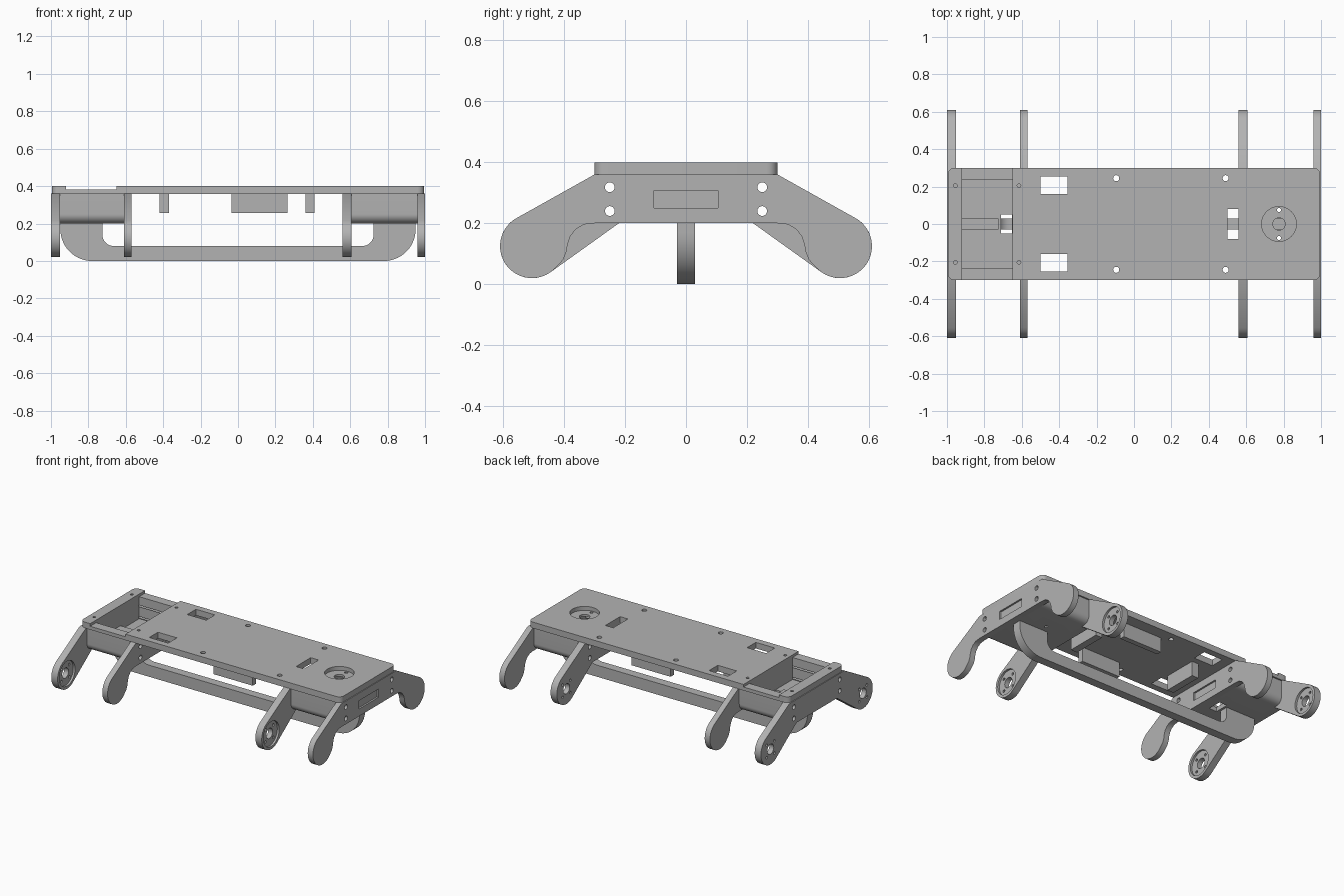
import bpy
import bmesh
from math import cos, sin, radians
from mathutils import Vector

old = bpy.data.objects.get("Cube")
if old:
    bpy.data.objects.remove(old, do_unlink=True)

grey = bpy.data.materials.new("plain grey")
grey.use_nodes = True
grey.diffuse_color = (0.45, 0.45, 0.45, 1)
grey.node_tree.nodes["Principled BSDF"].inputs["Base Color"].default_value = grey.diffuse_color


def arc(cx, cy, r, start, end, steps=10):
    angles = [radians(start + (end - start) * i / steps) for i in range(steps + 1)]
    return [(cx + r * cos(a), cy + r * sin(a)) for a in angles]


def place(axis, u, v, w):
    """Profile point (u, v) at depth w along the axis."""
    return {"x": Vector((w, u, v)), "y": Vector((u, w, v)), "z": Vector((u, v, w))}[axis]


def add_prism(bm, axis, points, low, high):
    bottom = [bm.verts.new(place(axis, u, v, low)) for u, v in points]
    top = [bm.verts.new(place(axis, u, v, high)) for u, v in points]
    faces = [bm.faces.new(bottom), bm.faces.new(top)]
    for i in range(len(points)):
        j = (i + 1) % len(points)
        faces.append(bm.faces.new((bottom[i], bottom[j], top[j], top[i])))
    bmesh.ops.recalc_face_normals(bm, faces=faces)


def make(name, *prisms):
    bm = bmesh.new()
    for prism in prisms:
        add_prism(bm, *prism)
    mesh = bpy.data.meshes.new(name)
    bm.to_mesh(mesh)
    bm.free()
    mesh.materials.append(grey)
    obj = bpy.data.objects.new(name, mesh)
    bpy.context.collection.objects.link(obj)
    return obj


def select(obj):
    bpy.ops.object.select_all(action='DESELECT')
    obj.select_set(True)
    bpy.context.view_layer.objects.active = obj


def cut(obj, *prisms):
    cutter = make("cutter", *prisms)
    cutter.hide_render = True
    mod = obj.modifiers.new("cut", 'BOOLEAN')
    mod.operation = 'DIFFERENCE'
    mod.solver = 'EXACT'
    mod.object = cutter
    select(obj)
    bpy.ops.object.modifier_apply(modifier=mod.name)
    bpy.data.objects.remove(cutter, do_unlink=True)


def smooth(obj):
    select(obj)
    bpy.ops.object.shade_smooth_by_angle(angle=radians(30))


def box(x0, x1, y0, y1, z0, z1):
    return ("z", [(x0, y0), (x1, y0), (x1, y1), (x0, y1)], z0, z1)


def hole(axis, u, v, r, low, high, sides=24):
    return (axis, arc(u, v, r, 0, 360, sides)[:-1], low, high)


FOOT_Y, FOOT_Z, FOOT_R = 0.505, 0.125, 0.105
SIDES = (-1, 1)
bolts = [hole("x", s * 0.25, z, 0.016, -1.1, 1.1) for s in SIDES for z in (0.24, 0.318)]


def leg_outline(necked):
    half = [(0.3, 0.36)]
    if necked:
        half += arc(FOOT_Y, FOOT_Z, FOOT_R, 62, -140, 26)
        half += [(0.403, 0.08), (0.392, 0.108), (0.388, 0.132), (0.38, 0.156),
                 (0.362, 0.18), (0.335, 0.196), (0.3, 0.2)]
    else:
        half += arc(FOOT_Y, FOOT_Z, FOOT_R, 62, -128, 26) + [(0.22, 0.2)]
    return half + [(-y, z) for y, z in reversed(half)]


def horn_plate(name, x0, x1):
    # Plate with a round recess and axle hole in each foot
    plate = make(name, ("x", leg_outline(False), x0, x1))
    cut(plate, *bolts, *[hole("x", s * FOOT_Y, FOOT_Z, 0.086, x1 - 0.014, x1 + 0.05, 36) for s in SIDES])
    drills = []
    for s in SIDES:
        drills.append(hole("x", s * FOOT_Y, FOOT_Z, 0.035, x0 - 0.05, x1 + 0.05))
        for u, v in arc(s * FOOT_Y, FOOT_Z, 0.06, 45, 315, 3):
            drills.append(hole("x", u, v, 0.009, x0 - 0.05, x1 + 0.05, 12))
    cut(plate, *drills)
    smooth(plate)


def neck_plate(name, x0, x1):
    # Plain plate with slim legs and a shallow label recess on its outer face
    plate = make(name, ("x", leg_outline(True), x0, x1))
    cut(plate, *bolts, ("x", [(-0.105, 0.25), (0.105, 0.25), (0.105, 0.307), (-0.105, 0.307)],
                        x1 - 0.012, x1 + 0.05))
    smooth(plate)


horn_plate("rear_horn_plate", -1.0, -0.952)
neck_plate("rear_neck_plate", -0.61, -0.57)
horn_plate("fore_horn_plate", 0.56, 0.608)
neck_plate("fore_neck_plate", 0.96, 1.0)


def housing(name, x0, x1, top, inner0, inner1, extra):
    # Trough with rounded lower edges between a pair of leg plates
    section = ([(-0.29, top)] + arc(-0.24, 0.25, 0.05, 180, 270)
               + arc(0.24, 0.25, 0.05, 270, 360) + [(0.29, top)])
    body = make(name, ("x", section, x0, x1))
    cut(body, box(inner0, inner1, -0.235, 0.235, 0.23, 0.5))
    cut(body, *bolts, *extra)
    smooth(body)


horn_screws = [hole("z", 0.775, s * 0.075, 0.011, 0.1, 0.5, 12) for s in SIDES]
housing("battery_tray", -0.955, -0.608, 0.37, -0.92, -0.65,
        [box(-0.71, -0.651, -0.05, 0.05, 0.1, 0.3)])
housing("fore_housing", 0.606, 0.962, 0.365, 0.64, 0.93, horn_screws)

# Deck with rounded corners, battery opening, windows and screw holes
R = 0.035
corners = []
for sx, sy, a in ((1, 1, 0), (-1, 1, 90), (-1, -1, 180), (1, -1, 270)):
    corners += arc(sx * (0.995 - R), sy * (0.3 - R), R, a, a + 90, 6)
deck = make("deck", ("z", corners, 0.358, 0.4))
cut(deck, box(-0.92, -0.65, -0.4, 0.4, 0.382, 0.5))
openings = [box(-0.92, -0.65, -0.235, 0.235, 0.3, 0.5),
            box(0.5, 0.56, -0.08, 0.08, 0.3, 0.5),
            hole("z", 0.775, 0, 0.093, 0.373, 0.5, 40)]
for s in SIDES:
    low, high = sorted((s * 0.16, s * 0.255))
    openings.append(box(-0.5, -0.355, low, high, 0.3, 0.5))
    for x in (-0.095, 0.49):
        openings.append(hole("z", x, s * 0.245, 0.016, 0.3, 0.5))
    for x in (-0.955, -0.615):
        openings.append(hole("z", x, s * 0.205, 0.01, 0.37, 0.5, 12))
cut(deck, *openings)
cut(deck, hole("z", 0.775, 0, 0.033, 0.3, 0.5), *horn_screws)
smooth(deck)

# Lower carrying bar with curved ends
outer = [(0.95, 0.26)] + arc(0.78, 0.17, 0.17, 0, -90, 14)
inner = arc(0.665, 0.14, 0.06, -90, 0, 8) + [(0.725, 0.26)]
bar_profile = (outer + [(-x, z) for x, z in reversed(outer)]
               + [(-x, z) for x, z in reversed(inner)] + inner)
smooth(make("lower_bar", ("y", bar_profile, -0.03, 0.03)))

# Board cradle under the deck
for side, s in (("right", -1), ("left", 1)):
    make("cradle_side_" + side, box(-0.035, 0.265, s * 0.2 - 0.018, s * 0.2 + 0.018, 0.257, 0.365))
for end, x in (("rear", -0.395), ("fore", 0.385)):
    make("cradle_end_" + end, box(x - 0.025, x + 0.025, -0.12, 0.12, 0.257, 0.365))
